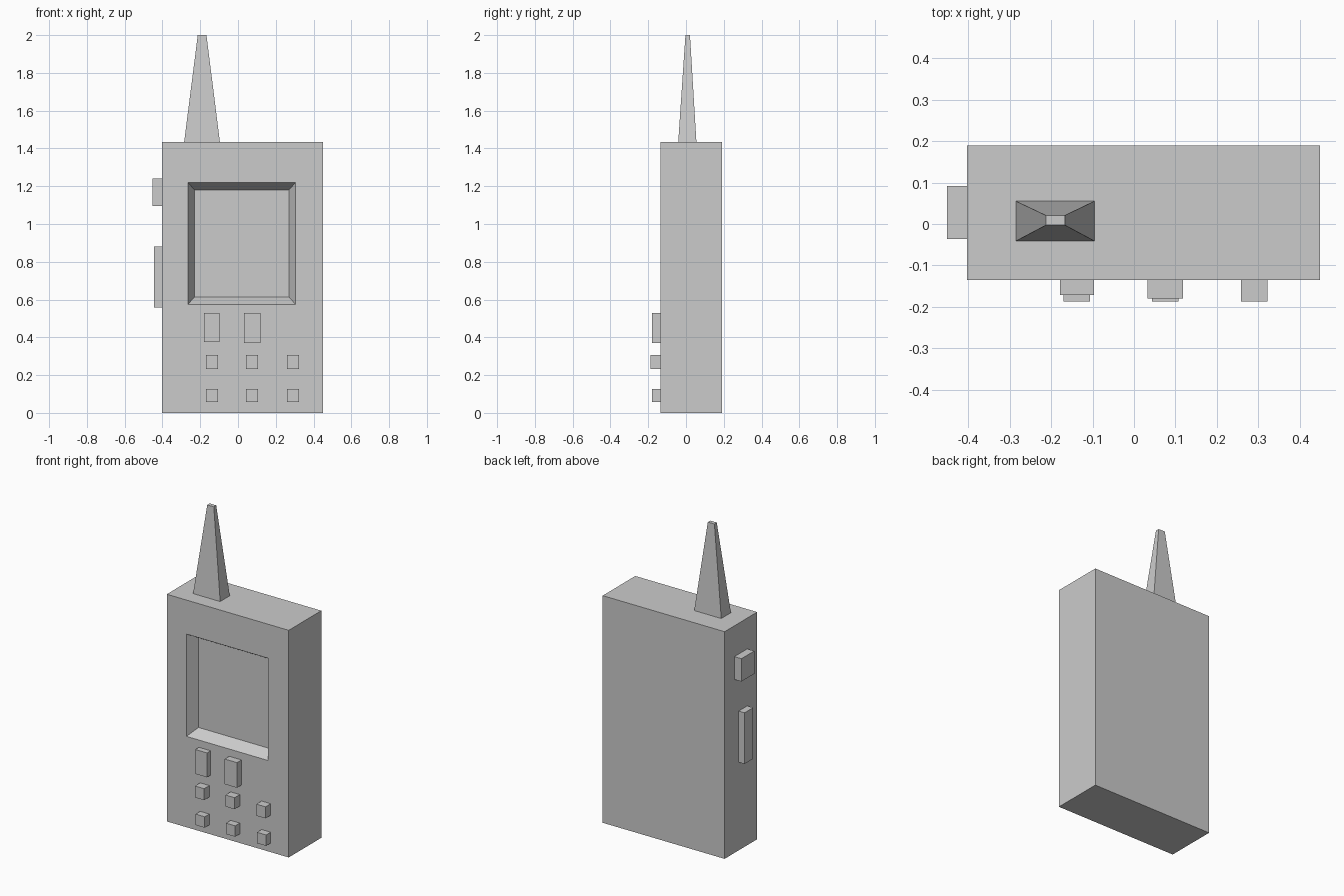
import bpy
import bmesh

if "Cube" in bpy.data.objects:
    bpy.data.objects.remove(bpy.data.objects["Cube"])

FRONT, LEFT, TOP = -0.135, -0.403, 1.435


def make_box(name, x, y, z, edit=None):
    """Box from (min, max) ranges, with an optional bmesh edit."""
    bm = bmesh.new()
    bmesh.ops.create_cube(bm, size=1)
    for v in bm.verts:
        v.co = [r[0] if c < 0 else r[1] for c, r in zip(v.co, (x, y, z))]
    if edit:
        edit(bm)
    bmesh.ops.recalc_face_normals(bm, faces=bm.faces)
    mesh = bpy.data.meshes.new(name)
    bm.to_mesh(mesh)
    bm.free()
    obj = bpy.data.objects.new(name, mesh)
    bpy.context.collection.objects.link(obj)
    return obj


def sink_screen(bm):
    """Inset the front face twice: screen opening, then bevelled recess floor."""
    face = min(bm.faces, key=lambda f: f.calc_center_median().y)
    for x, y, z in (((-0.266, 0.305), FRONT, (0.574, 1.22)),
                    ((-0.229, 0.27), FRONT + 0.068, (0.614, 1.18))):
        bmesh.ops.inset_individual(bm, faces=[face], thickness=0.02)
        mid = face.calc_center_median()
        for v in face.verts:
            v.co = (x[v.co.x > mid.x], y, z[v.co.z > mid.z])


def taper(bm):
    """Narrow the top of the aerial."""
    for v in bm.verts:
        if v.co.z > 1.9:
            v.co.x = -0.213 if v.co.x < -0.19 else -0.167
            v.co.y = -0.003 if v.co.y < 0 else 0.021


# Case with recessed screen, and aerial
make_box("case", (LEFT, 0.449), (FRONT, 0.19), (0, TOP), sink_screen)
make_box("aerial", (-0.285, -0.096), (-0.041, 0.055), (TOP, 2.0), taper)

# Side buttons
make_box("side_button_upper", (-0.452, LEFT), (-0.036, 0.092), (1.096, 1.24))
make_box("side_button_lower", (-0.444, LEFT), (-0.036, 0.05), (0.557, 0.88))

# Two large front keys
make_box("large_key_left", (-0.179, -0.097), (-0.171, FRONT), (0.374, 0.528))
make_box("large_key_right", (0.033, 0.119), (-0.18, FRONT), (0.369, 0.528))

# Two rows of three small keys
for row, (y, z) in enumerate(((-0.187, (0.233, 0.306)), (-0.181, (0.057, 0.126)))):
    for col, x in enumerate((-0.138, 0.075, 0.291)):
        make_box(f"small_key_{row}_{col}", (x - 0.032, x + 0.032), (y, FRONT), z)
